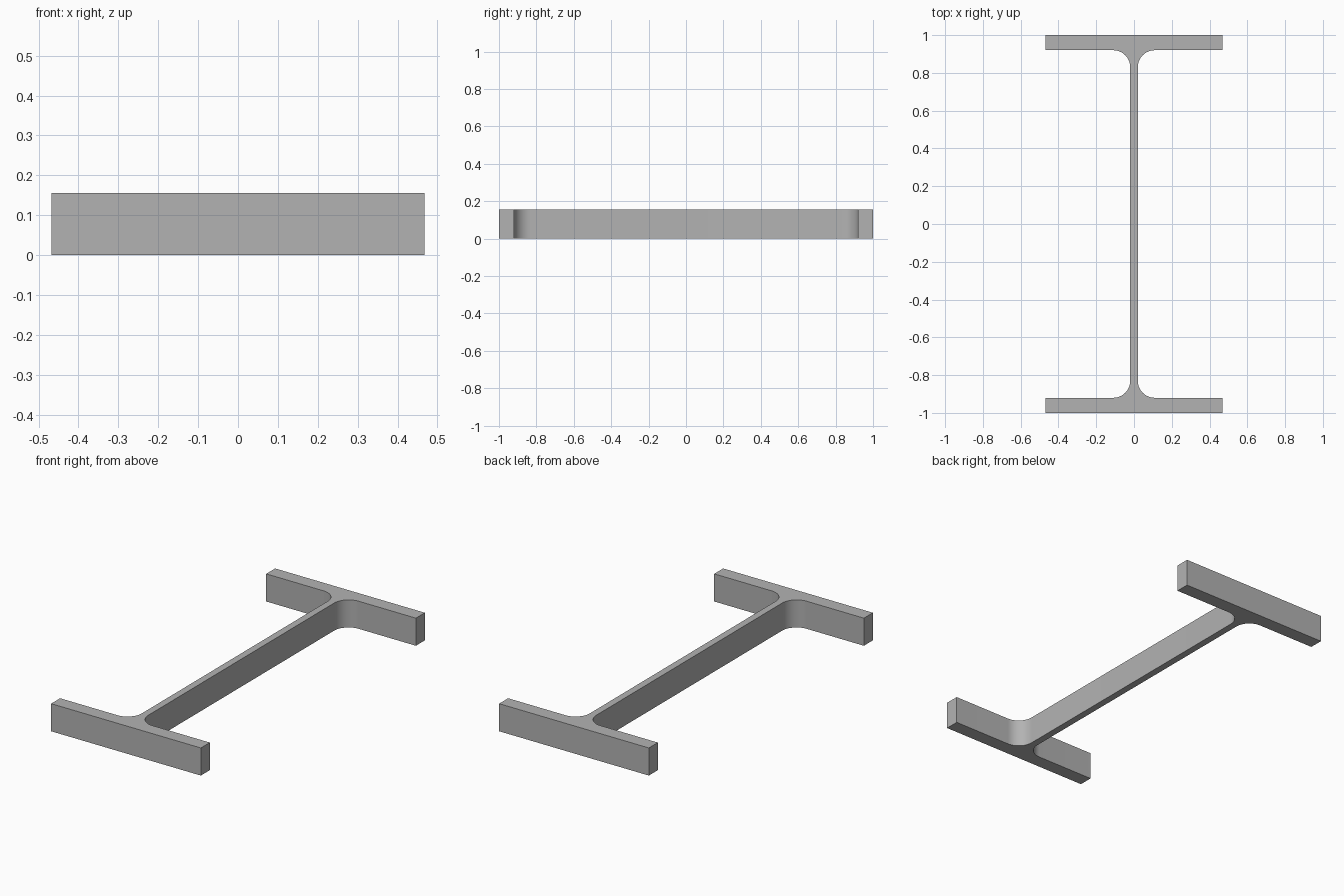
import bpy
import bmesh
from math import sin, cos, pi, radians

cube = bpy.data.objects.get("Cube")
if cube:
    bpy.data.objects.remove(cube, do_unlink=True)

HALF_WIDTH = 0.468
HALF_DEPTH = 1.0
FLANGE = 0.08
HALF_WEB = 0.02
FILLET = 0.09
HEIGHT = 0.156
STEPS = 16

# Steel colour
steel = bpy.data.materials.new("steel_grey")
steel.use_nodes = True
colour = (0.45, 0.45, 0.45, 1.0)
steel.diffuse_color = colour
steel.node_tree.nodes["Principled BSDF"].inputs["Base Color"].default_value = colour

# One quarter of the section: flange tip, then the fillet down to the web
inner = HALF_DEPTH - FLANGE
quarter = [(HALF_WIDTH, HALF_DEPTH), (HALF_WIDTH, inner)]
for i in range(STEPS + 1):
    a = pi / 2 * (1 + i / STEPS)
    quarter.append((HALF_WEB + FILLET + FILLET * cos(a),
                    inner - FILLET + FILLET * sin(a)))

# Mirror the quarter into the full I-shaped outline
right = quarter + [(x, -y) for x, y in reversed(quarter)]
outline = right + [(-x, y) for x, y in reversed(right)]

# Extrude the outline to the beam's length
bm = bmesh.new()
base = bm.faces.new([bm.verts.new((x, y, 0)) for x, y in outline])
extruded = bmesh.ops.extrude_face_region(bm, geom=[base], use_keep_orig=True)
top = [v for v in extruded["geom"] if isinstance(v, bmesh.types.BMVert)]
bmesh.ops.translate(bm, verts=top, vec=(0, 0, HEIGHT))
bmesh.ops.recalc_face_normals(bm, faces=bm.faces)

mesh = bpy.data.meshes.new("i_beam")
bm.to_mesh(mesh)
bm.free()
mesh.materials.append(steel)
beam = bpy.data.objects.new("i_beam", mesh)
bpy.context.collection.objects.link(beam)

# Smooth fillets with crisp edges
bpy.ops.object.select_all(action="DESELECT")
beam.select_set(True)
bpy.context.view_layer.objects.active = beam
bpy.ops.object.shade_smooth_by_angle(angle=radians(30))
